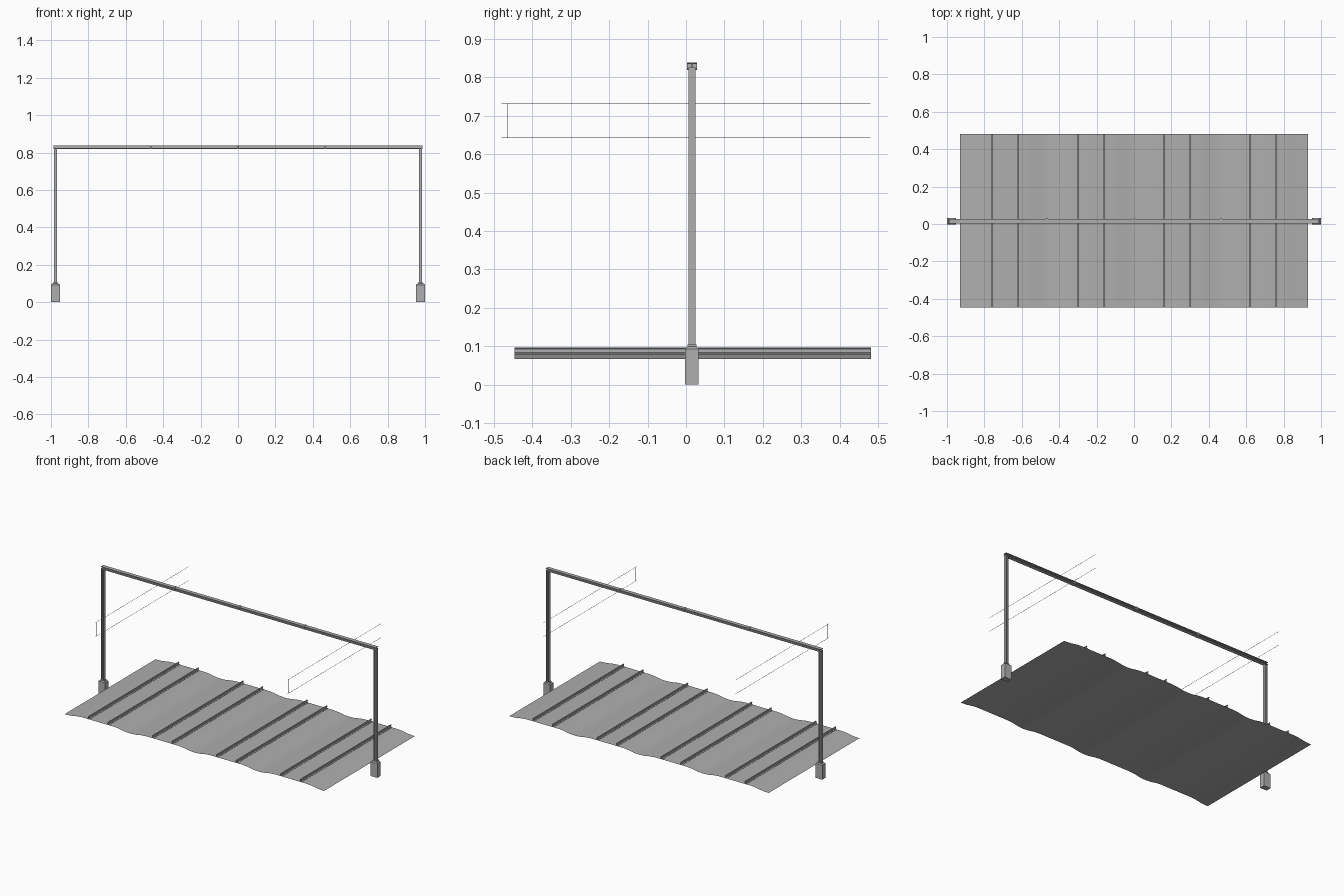
import bpy

if "Cube" in bpy.data.objects:
    bpy.data.objects.remove(bpy.data.objects["Cube"])

def material(name, v):
    m = bpy.data.materials.new(name)
    m.diffuse_color = (v, v, v, 1)
    m.use_nodes = True
    m.node_tree.nodes["Principled BSDF"].inputs["Base Color"].default_value = m.diffuse_color
    return m

GREY = material("plain grey", 0.43)

def mesh_object(name, verts, faces):
    me = bpy.data.meshes.new(name)
    me.from_pydata(verts, [], faces)
    me.materials.append(GREY)
    ob = bpy.data.objects.new(name, me)
    bpy.context.collection.objects.link(ob)
    return ob

def box(name, x0, x1, y0, y1, z0, z1, inset=0.0):
    """Box whose top can be drawn in by an inset."""
    i = inset
    v = [(x0, y0, z0), (x1, y0, z0), (x1, y1, z0), (x0, y1, z0),
         (x0 + i, y0 + i, z1), (x1 - i, y0 + i, z1), (x1 - i, y1 - i, z1), (x0 + i, y1 - i, z1)]
    f = [(0, 3, 2, 1), (4, 5, 6, 7), (0, 1, 5, 4), (1, 2, 6, 5), (2, 3, 7, 6), (3, 0, 4, 7)]
    return mesh_object(name, v, f)

def extrude(name, profile, a, b, place, closed=True, caps=False):
    """Sweep a 2D profile from a to b; place maps (u, v, t) to a point."""
    n = len(profile)
    v = [place(p, q, t) for t in (a, b) for p, q in profile]
    f = [(i, (i + 1) % n, (i + 1) % n + n, i + n) for i in range(n if closed else n - 1)]
    if caps:
        f += [tuple(range(n))[::-1], tuple(range(n, 2 * n))]
    return mesh_object(name, v, f)

def h_profile(w, h, web, fl):
    """H section with flanges at v = +-h/2."""
    q = [(w / 2, h / 2), (w / 2, h / 2 - fl), (web / 2, h / 2 - fl)]
    right = q + [(u, -v) for u, v in reversed(q)]
    return right + [(-u, v) for u, v in reversed(right)]

Y0, Y1 = -0.447, 0.482
TRACKS = (-0.69, -0.23, 0.23, 0.69)

# Ballast bed: open sheet humped under each track
hump = [(-0.23, 0.067), (-0.195, 0.069), (-0.15, 0.077), (-0.115, 0.08),
        (0.115, 0.08), (0.15, 0.077), (0.195, 0.069)]
bed = [(c + u, z) for c in TRACKS for u, z in hump]
bed.append((0.93, 0.067))
bed[0] = (-0.93, 0.067)
ob = extrude("ballast_bed", bed, Y0, Y1, lambda u, v, t: (u, t, v), closed=False)
ob.data.polygons.foreach_set("use_smooth", [True] * len(ob.data.polygons))

# Rails with foot, web and head, left open at the ends
half = [(0.0075, 0.080), (0.0075, 0.0815), (0.001, 0.0835), (0.001, 0.0925),
        (0.0036, 0.0935), (0.0036, 0.097)]
rail = half + [(-u, v) for u, v in reversed(half)]
for c in TRACKS:
    for s in (-1, 1):
        extrude("rail", rail, Y0, Y1, lambda u, v, t: (c + s * 0.07 + u, t, v))

# Gantry posts on concrete bases
GY = 0.0155
for s in (-1, 1):
    x = s * 0.976
    box("post_base", x - 0.024, x + 0.024, GY - 0.0175, GY + 0.0175, 0, 0.093)
    box("post_base_cap", x - 0.024, x + 0.024, GY - 0.0175, GY + 0.0175, 0.093, 0.099, 0.007)
    box("post_foot_plate", x - 0.014, x + 0.014, GY - 0.012, GY + 0.012, 0.099, 0.104)
    extrude("gantry_post", h_profile(0.019, 0.018, 0.003, 0.003), 0.1, 0.826,
            lambda u, v, t: (x + v, GY + u, t), caps=True)

# Gantry cross beam with joint plates
extrude("gantry_beam", h_profile(0.025, 0.017, 0.003, 0.003), -0.986, 0.986,
        lambda u, v, t: (t, GY + u, 0.8285 + v), caps=True)
for x in (-0.465, 0, 0.465):
    box("beam_joint", x - 0.006, x + 0.006, GY - 0.013, GY + 0.013, 0.8195, 0.839)

# Overhead wires above the outer tracks, with an end dropper
r = 0.0006
for x in (TRACKS[0], TRACKS[-1]):
    for name, z in (("contact_wire", 0.643), ("carrier_wire", 0.733)):
        box(name, x - r, x + r, -0.48, 0.48, z - r, z + r)
    box("wire_dropper", x - r, x + r, -0.466 - r, -0.466 + r, 0.643, 0.733)
